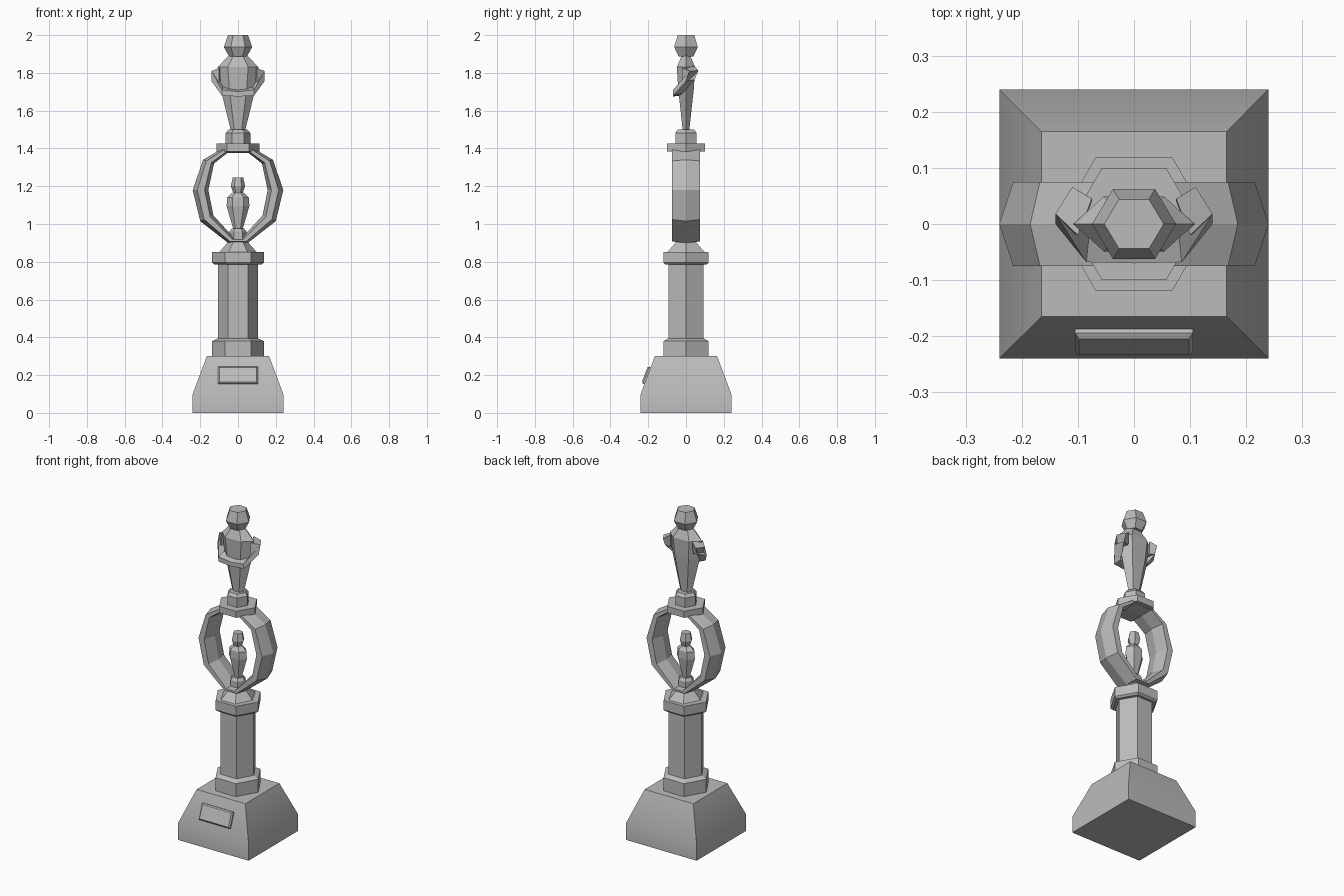
import bpy, bmesh, math
from mathutils import Vector, Matrix

cube = bpy.data.objects.get("Cube")
if cube:
    bpy.data.objects.remove(cube, do_unlink=True)

GREY = (0.5, 0.5, 0.5, 1)
mat = bpy.data.materials.new("trophy grey")
mat.use_nodes = True
mat.diffuse_color = GREY
mat.node_tree.nodes["Principled BSDF"].inputs["Base Color"].default_value = GREY


def skin(name, loops, closed=False):
    """Join matching loops of points with quads; cap the ends unless closed."""
    bm = bmesh.new()
    rows = [[bm.verts.new(p) for p in loop] for loop in loops]
    pairs = list(zip(rows, rows[1:])) + ([(rows[-1], rows[0])] if closed else [])
    for a, b in pairs:
        for i in range(len(a)):
            j = (i + 1) % len(a)
            bm.faces.new((a[i], a[j], b[j], b[i]))
    if not closed:
        bm.faces.new(rows[0][::-1])
        bm.faces.new(rows[-1])
    bmesh.ops.recalc_face_normals(bm, faces=bm.faces)
    mesh = bpy.data.meshes.new(name)
    bm.to_mesh(mesh)
    bm.free()
    mesh.materials.append(mat)
    ob = bpy.data.objects.new(name, mesh)
    bpy.context.collection.objects.link(ob)
    return ob


def hexagon(name, profile, depth=1.0, x=0):
    """Six-sided turned part from (radius, height) pairs, corners on the x axis."""
    angles = [math.radians(60 * i) for i in range(6)]
    return skin(name, [[(x + r * math.cos(a), r * depth * math.sin(a), z) for a in angles]
                       for r, z in profile])


def square(w, d, z):
    return [(-w, -d, z), (w, -d, z), (w, d, z), (-w, d, z)]


# Base block, softly shaded over its bend
base = skin("base", [square(w, w, z) for w, z in ((0.24, 0), (0.24, 0.1), (0.165, 0.3))])
bpy.context.view_layer.objects.active = base
base.select_set(True)
bpy.ops.object.shade_smooth_by_angle(angle=math.radians(30))
base.select_set(False)

# Plaque lying on the sloping front of the base
plaque = skin("plaque", [square(w, d, z) for w, d, z in
                         ((0.105, 0.048, -0.01), (0.105, 0.048, 0.008), (0.098, 0.041, 0.016))])
plaque.matrix_world = (Matrix.Translation((0, -0.204, 0.197))
                       @ Matrix.Rotation(math.atan2(0.2, 0.075), 4, 'X'))

# Column with its collars
hexagon("column_foot", [(0.137, 0.295), (0.137, 0.38), (0.107, 0.395)])
hexagon("column", [(0.106, 0.38), (0.106, 0.795)])
hexagon("column_collar", [(0.125, 0.785), (0.137, 0.795), (0.137, 0.853)])
hexagon("ring_support", [(0.1, 0.85), (0.05, 0.907)], depth=1.15)

# Ring: a pointed six-sided section carried round an upright hoop
outer = [(0.053, 0.9), (0.2, 1.015), (0.24, 1.18), (0.185, 1.34), (0.075, 1.405)]
inner = [(0.02, 0.925), (0.13, 1.045), (0.157, 1.18), (0.127, 1.32), (0.055, 1.377)]
half = []
for o, i in zip(outer, inner):
    o, i = Vector((o[0], 0, o[1])), Vector((i[0], 0, i[1]))
    side = Vector((0, 0.075, 0))
    a, b = o.lerp(i, 0.3), o.lerp(i, 0.76)
    half.append([o, a + side, b + side, i, b - side, a - side])
mirror = [[Vector((-p.x, p.y, p.z)) for p in loop] for loop in reversed(half)]
skin("ring", half + mirror, closed=True)


# Small figure inside the ring
hexagon("small_pedestal", [(0.045, 0.9), (0.045, 0.96), (0.033, 0.975)])
hexagon("small_body", [(0.024, 0.97), (0.06, 1.095), (0.058, 1.14), (0.025, 1.17)], depth=0.65)
hexagon("small_head", [(0.025, 1.165), (0.038, 1.2), (0.028, 1.245)], depth=0.95)

# Plate and pedestal above the ring
hexagon("top_plate", [(0.115, 1.385), (0.115, 1.425)])
hexagon("top_pedestal", [(0.065, 1.42), (0.065, 1.482), (0.05, 1.5)])

# Large figure
hexagon("body", [(0.038, 1.495), (0.092, 1.715), (0.108, 1.83), (0.05, 1.892)], depth=0.52)
hexagon("head", [(0.048, 1.888), (0.075, 1.937), (0.053, 2.0)], depth=0.96)

# Folded arms: shoulder, elbow, wrist, with the hands meeting in front
for name, s in (("left_arm", 1), ("right_arm", -1)):
    stations = [
        [(0.075, 0.045, 1.835), (0.075, 0.04, 1.76), (0.1, -0.02, 1.755), (0.1, -0.02, 1.825)],
        [(0.11, 0.066, 1.812), (0.11, 0.045, 1.765), (0.14, 0.0, 1.755), (0.14, 0.018, 1.81)],
        [(0.08, -0.02, 1.725), (0.08, -0.02, 1.69), (0.085, -0.068, 1.68), (0.085, -0.068, 1.71)],
        [(0, -0.025, 1.715), (0, -0.025, 1.68), (0, -0.07, 1.675), (0, -0.07, 1.7)],
    ]
    skin(name, [[(s * x, y, z) for x, y, z in st] for st in stations])
